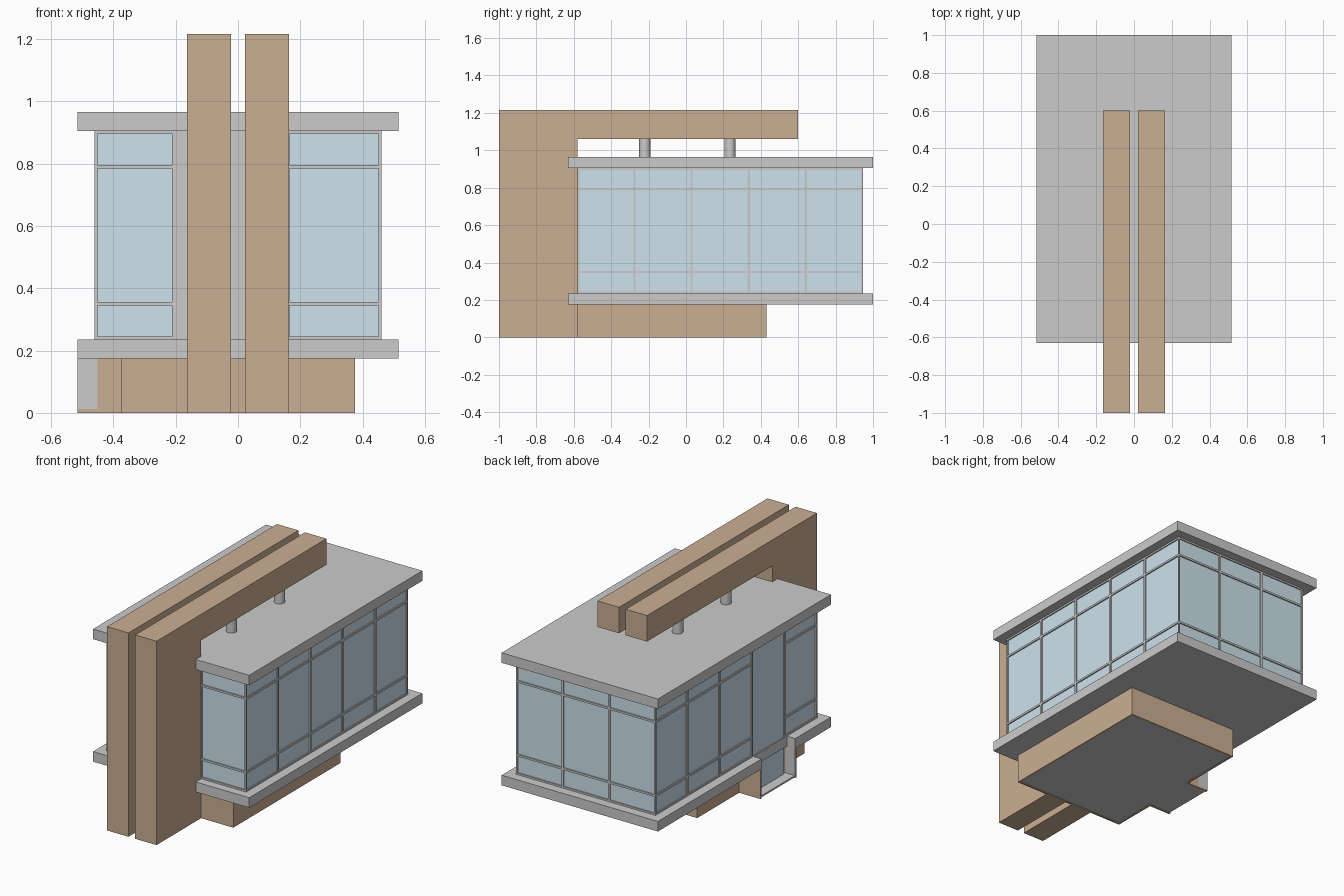
import bpy, bmesh

if "Cube" in bpy.data.objects:
    bpy.data.objects.remove(bpy.data.objects["Cube"])


def material(name, rgb):
    m = bpy.data.materials.new(name)
    m.diffuse_color = (*rgb, 1)
    m.use_nodes = True
    m.node_tree.nodes["Principled BSDF"].inputs["Base Color"].default_value = m.diffuse_color
    return m


WOOD = material("wood", (0.60, 0.43, 0.295))
GLASS = material("glass", (0.61, 0.76, 0.85))


def finish(name, bm, mat=None):
    bmesh.ops.recalc_face_normals(bm, faces=bm.faces)
    me = bpy.data.meshes.new(name)
    bm.to_mesh(me)
    bm.free()
    ob = bpy.data.objects.new(name, me)
    bpy.context.collection.objects.link(ob)
    if mat:
        me.materials.append(mat)
    return ob


def add_box(bm, x0, x1, y0, y1, z0, z1):
    vs = bmesh.ops.create_cube(bm, size=1)["verts"]
    for v in vs:
        v.co = (x1 if v.co.x > 0 else x0, y1 if v.co.y > 0 else y0, z1 if v.co.z > 0 else z0)


def boxes(name, dims, mat=None):
    bm = bmesh.new()
    for d in dims:
        add_box(bm, *d)
    return finish(name, bm, mat)


def prism(name, outline, axis_map, depth, mat=None):
    """Closed profile mapped into space by axis_map and extruded by depth."""
    bm = bmesh.new()
    f = bm.faces.new([bm.verts.new(axis_map(a, b)) for a, b in outline])
    ext = bmesh.ops.extrude_face_region(bm, geom=[f])["geom"]
    bmesh.ops.translate(bm, vec=depth, verts=[g for g in ext if isinstance(g, bmesh.types.BMVert)])
    return finish(name, bm, mat)


# Key dimensions
SX, SY0, SY1 = 0.515, -0.63, 1.0           # slabs
GX, GY0, GY1 = 0.46, -0.58, 0.945          # glazed room
ZB, ZT = 0.235, 0.905                      # glazing bottom and top
DY0, DY1 = -0.305, 0.035                   # doorway
SILLS = (0.35, 0.79)
T = 0.006                                  # half width of a glazing bar

# Pair of L-shaped timber frames
PROFILE = [(-1, 0), (-0.58, 0), (-0.58, 1.06), (0.6, 1.06), (0.6, 1.215), (-1, 1.215)]
for side, x in (("left", -0.163), ("right", 0.022)):
    prism(side + "_timber_frame", PROFILE, lambda y, z, x=x: (x, y, z), (0.141, 0, 0), WOOD)

# Roof slab, and floor slab with a notch for the doorway
boxes("roof_slab", [(-SX, SX, SY0, SY1, ZT, 0.965)])
FLOOR = [(-SX, SY0), (SX, SY0), (SX, SY1), (-SX, SY1),
         (-SX, DY1), (-GX, DY1), (-GX, DY0), (-SX, DY0)]
prism("floor_slab", FLOOR, lambda x, y: (x, y, 0.175), (0, 0, 0.06))

# Hanger rods between roof and beams
for side, x in (("left", -0.11), ("right", 0.11)):
    for place, y in (("front", -0.22), ("rear", 0.235)):
        bpy.ops.mesh.primitive_cylinder_add(vertices=24, radius=0.03, depth=0.105,
                                            location=(x, y, 1.0125))
        bpy.context.object.name = f"{side}_{place}_hanger_rod"
        bpy.ops.object.shade_smooth_by_angle()

# Glass core, with the door glass reaching down to the ground
g = 0.007
boxes("glass_walls", [(-GX + g, GX - g, GY0 + g, GY1 - g, ZB, ZT)], GLASS)
boxes("door_glass", [(-GX + g, -GX + 0.03, -0.275, 0.02, 0.012, ZT)], GLASS)
boxes("front_wall_panel", [(-0.2, 0.155, GY0, GY0 + 0.02, ZB, ZT)])

# Glazing bars
step = (GY1 - GY0) / 5
lines_y = [GY0 + step * i for i in range(1, 5)]
bars = []
for z in (ZB + 0.004, *SILLS, ZT - 0.004):
    bars.append((GX - 0.012, GX, GY0, GY1, z - T, z + T))
    bars.append((-GX, GX, GY1 - 0.012, GY1, z - T, z + T))
    bars.append((-GX, -0.2, GY0, GY0 + 0.012, z - T, z + T))
    bars.append((0.155, GX, GY0, GY0 + 0.012, z - T, z + T))
    bars.append((-GX, -GX + 0.012, GY0, lines_y[0], z - T, z + T))
    bars.append((-GX, -GX + 0.012, lines_y[1], GY1, z - T, z + T))
for x in (-GX, GX - 0.01):
    for y in (GY0, GY1 - 0.01):
        bars.append((x, x + 0.01, y, y + 0.01, ZB, ZT))
for y in lines_y:
    for x in (-GX, GX - 0.012):
        bars.append((x, x + 0.012, y - T, y + T, ZB, ZT))
for x in (-0.153, 0.153):
    bars.append((x - T, x + T, GY1 - 0.012, GY1, ZB, ZT))
for x in (-0.205, 0.16):
    bars.append((x - T, x + T, GY0, GY0 + 0.012, ZB, ZT))
boxes("glazing_bars", bars)

# Doorway lining
boxes("doorway_lining", [(-SX, -GX + 0.01, DY0, DY0 + 0.012, 0.012, ZB),
                         (-SX, -GX + 0.01, DY1 - 0.012, DY1, 0.012, ZB)])

# Timber plinth wall, left open at the doorway
PX, PY0, PY1 = 0.375, -0.58, 0.43
wall = [(-SX, DY0), (-PX, DY0), (-PX, PY0), (PX, PY0), (PX, PY1), (-PX, PY1), (-PX, DY1), (-SX, DY1)]
bm = bmesh.new()
low = [bm.verts.new((x, y, 0)) for x, y in wall]
high = [bm.verts.new((x, y, 0.175)) for x, y in wall]
for i in range(len(wall) - 1):
    bm.faces.new((low[i], low[i + 1], high[i + 1], high[i]))
me = bpy.data.meshes.new("plinth_wall")
bm.to_mesh(me)
bm.free()
me.materials.append(WOOD)
plinth = bpy.data.objects.new("plinth_wall", me)
bpy.context.collection.objects.link(plinth)
mod = plinth.modifiers.new("thickness", "SOLIDIFY")
mod.thickness = 0.012
mod.offset = -1
mod.use_even_offset = True

# Ground floor plate inside the plinth
prism("plinth_floor", wall, lambda x, y: (x * 0.995, y * 0.995, 0.004), (0, 0, 0.01))
